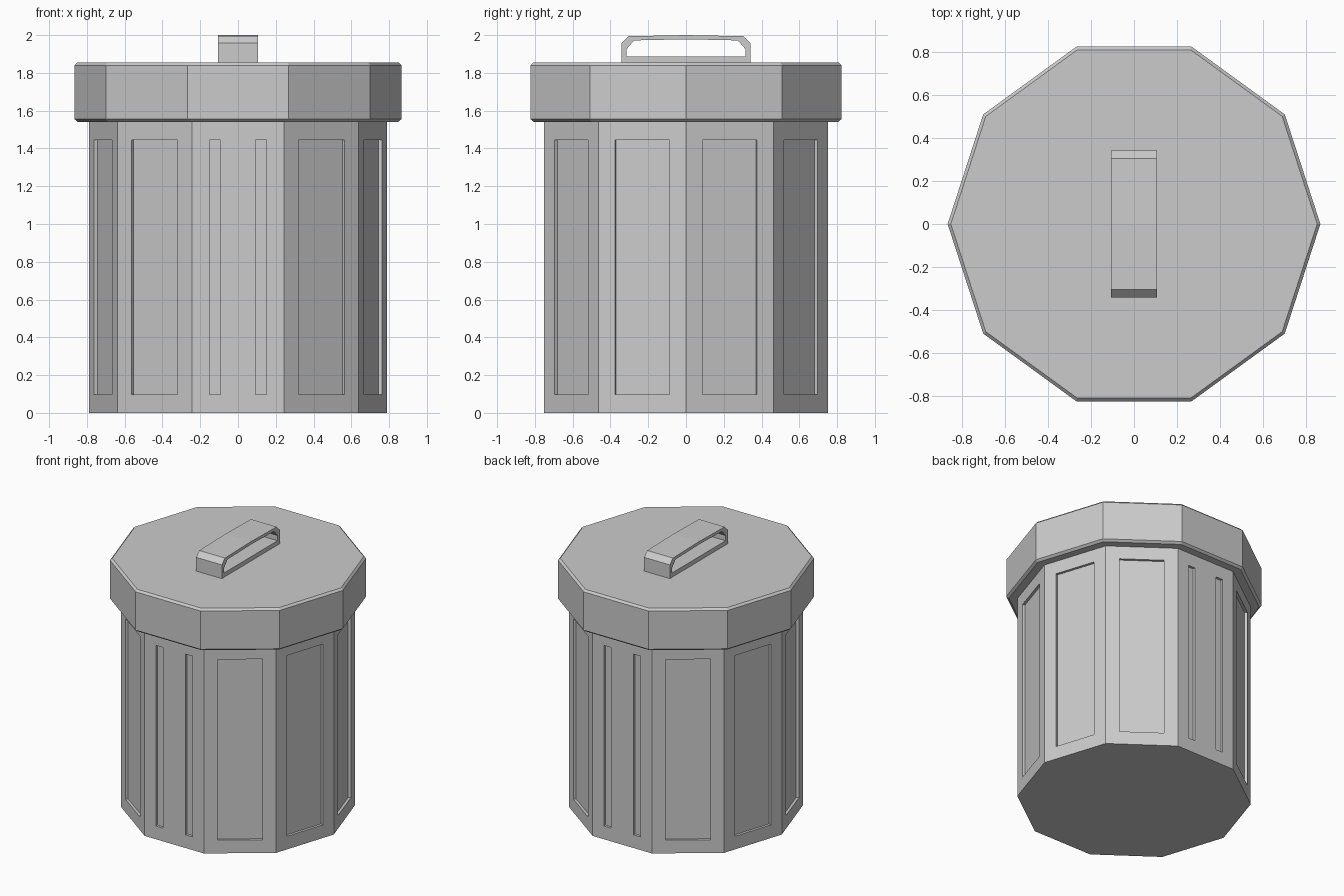
import bpy, bmesh
from math import cos, sin, pi
from mathutils import Vector

if "Cube" in bpy.data.objects:
    bpy.data.objects.remove(bpy.data.objects["Cube"])

SIDES = 10


def finish(bm, name):
    bmesh.ops.remove_doubles(bm, verts=bm.verts, dist=0.0001)
    bmesh.ops.recalc_face_normals(bm, faces=bm.faces)
    mesh = bpy.data.meshes.new(name)
    bm.to_mesh(mesh)
    bm.free()
    ob = bpy.data.objects.new(name, mesh)
    bpy.context.collection.objects.link(ob)
    return ob


def corner(i, r):
    a = 2 * pi * i / SIDES
    return Vector((r * cos(a), r * sin(a), 0))


def add_body(radius, height, depth):
    bm = bmesh.new()
    rows = [0, 0.098, 1.445, height]
    recessed = []
    for i in range(SIDES):
        a, b = corner(i, radius), corner(i + 1, radius)
        normal = (a + b).normalized()
        # front and back walls carry two narrow slots, the rest one wide panel
        slotted = abs(normal.y) > 0.99
        cols = [0, 0.19, 0.31, 0.69, 0.81, 1] if slotted else [0, 0.19, 0.81, 1]
        grid = [[bm.verts.new(a.lerp(b, u) + Vector((0, 0, z))) for u in cols] for z in rows]
        for r in range(3):
            for c in range(len(cols) - 1):
                f = bm.faces.new((grid[r][c], grid[r][c + 1], grid[r + 1][c + 1], grid[r + 1][c]))
                if r == 1 and c % 2 == 1:
                    recessed.append((f, normal))
    # push the panels inwards
    for f, normal in recessed:
        new = bmesh.ops.extrude_discrete_faces(bm, faces=[f])["faces"][0]
        bmesh.ops.translate(bm, verts=new.verts, vec=-normal * depth)
    # bottom and top caps
    bmesh.ops.remove_doubles(bm, verts=bm.verts, dist=0.0001)
    bmesh.ops.holes_fill(bm, edges=[e for e in bm.edges if e.is_boundary], sides=0)
    return finish(bm, "can_body")


def add_lid(profile):
    bm = bmesh.new()
    rings = [[bm.verts.new(corner(i, r) + Vector((0, 0, z))) for i in range(SIDES)] for r, z in profile]
    for lo, hi in zip(rings, rings[1:]):
        for i in range(SIDES):
            j = (i + 1) % SIDES
            bm.faces.new((lo[i], lo[j], hi[j], hi[i]))
    bm.faces.new(rings[0][::-1])
    bm.faces.new(rings[-1])
    return finish(bm, "lid")


def add_handle(outer, inner, half):
    bm = bmesh.new()

    def loop(points, x):
        full = points + [(-y, z) for y, z in points[-2::-1]]
        return [bm.verts.new((x, y, z)) for y, z in full]

    # four loops around the cross-section of the closed handle ring
    loops = [loop(outer, -half), loop(outer, half), loop(inner, half), loop(inner, -half)]
    n = len(loops[0])
    for k in range(4):
        p, q = loops[k], loops[(k + 1) % 4]
        for i in range(n):
            j = (i + 1) % n
            bm.faces.new((p[i], p[j], q[j], q[i]))
    return finish(bm, "lid_handle")


add_body(0.79, 1.56, 0.019)
add_lid([(0.848, 1.541), (0.865, 1.555), (0.865, 1.84), (0.85, 1.855)])
add_handle(
    [(0.342, 1.85), (0.342, 1.957), (0.305, 1.994), (0, 2.0)],
    [(0.314, 1.887), (0.314, 1.926), (0.275, 1.972), (0, 1.978)],
    0.106,
)
